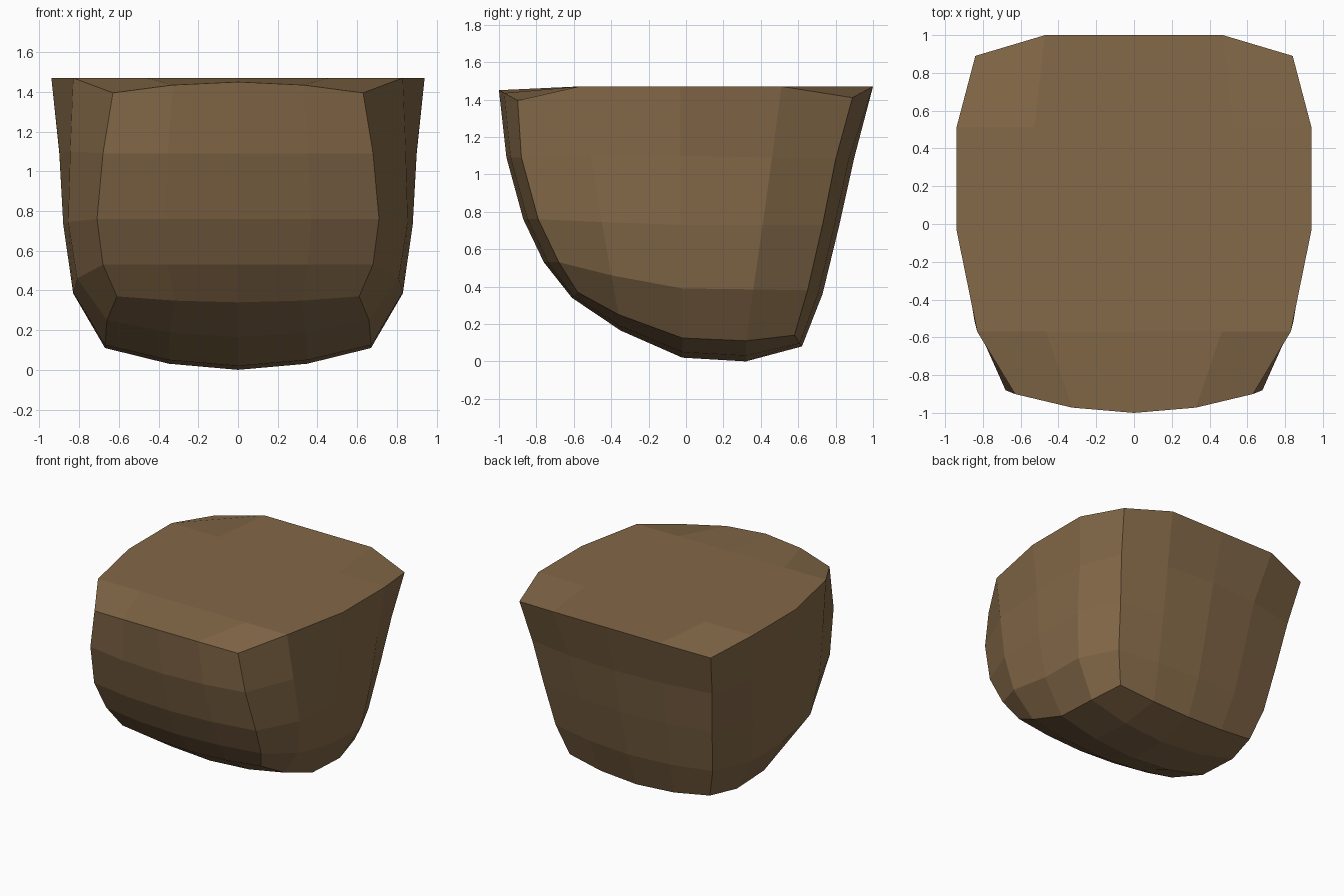
import bpy, bmesh

if "Cube" in bpy.data.objects:
    bpy.data.objects.remove(bpy.data.objects["Cube"])

# Stations around the tub: centre y, z, then side-edge x, y, z
STATIONS = [
    # front, top to bottom
    (-1.00, 1.45, .63, -.90, 1.395), (-.96, 1.09, .68, -.88, 1.09),
    (-.87, .76, .71, -.79, .76), (-.76, .53, .68, -.68, .53), (-.61, .34, .61, -.58, .37),
    # underside, front to back
    (-.35, .165, .66, -.36, .25), (-.02, .02, .67, -.02, .125), (.32, 0, .67, .32, .11),
    # back, bottom to top
    (.62, .08, .615, .58, .14), (.73, .36, .69, .65, .38), (.82, .73, .74, .73, .73),
    (.90, 1.09, .79, .80, 1.08), (1.00, 1.47, .84, .89, 1.41),
    # top, back to front
    (.51, 1.47, .94, .51, 1.47), (-.03, 1.47, .94, -.03, 1.47), (-.57, 1.47, .83, -.57, 1.47),
]
# Inner points of the side wall, three rows of three from top to bottom
SIDE = [
    [(.845, -.51, 1.10), (.90, -.03, 1.10), (.90, .46, 1.09)],
    [(.855, -.45, .745), (.88, -.03, .73), (.88, .41, .73)],
    [(.81, -.40, .46), (.83, -.02, .39), (.83, .36, .385)],
]

bm = bmesh.new()

# Band running front, underside, back and top (right half)
band = []
for i, (cy, cz, x, y, z) in enumerate(STATIONS):
    f = 0 if i == 12 else .28
    half = (x * (.56 if i >= 12 else .52), cy + (y - cy) * f, cz + (z - cz) * f)
    band.append([bm.verts.new(p) for p in ((0, cy, cz), half, (x, y, z))])
for i, row in enumerate(band):
    nxt = band[(i + 1) % len(band)]
    for j in range(2):
        bm.faces.new((row[j], row[j + 1], nxt[j + 1], nxt[j]))

# Side wall grid, sharing its border with the band
edge = [row[2] for row in band]
grid = [[edge[0], edge[15], edge[14], edge[13], edge[12]]]
for k, pts in enumerate(SIDE, 1):
    grid.append([edge[k]] + [bm.verts.new(p) for p in pts] + [edge[12 - k]])
grid.append(edge[4:9])
for k in range(4):
    for m in range(4):
        bm.faces.new((grid[k][m], grid[k + 1][m], grid[k + 1][m + 1], grid[k][m + 1]))

# Mirror to the left half
both = bm.verts[:] + bm.edges[:] + bm.faces[:]
bmesh.ops.mirror(bm, geom=both, axis='X', merge_dist=.001)
bmesh.ops.remove_doubles(bm, verts=bm.verts[:], dist=.001)
bmesh.ops.recalc_face_normals(bm, faces=bm.faces[:])

mesh = bpy.data.meshes.new("rounded_block")
bm.to_mesh(mesh)
bm.free()
block = bpy.data.objects.new("rounded_block", mesh)
bpy.context.collection.objects.link(block)

mat = bpy.data.materials.new("brown")
mat.diffuse_color = (.23, .14, .065, 1)
mat.use_nodes = True
mat.node_tree.nodes["Principled BSDF"].inputs["Base Color"].default_value = mat.diffuse_color
mesh.materials.append(mat)
